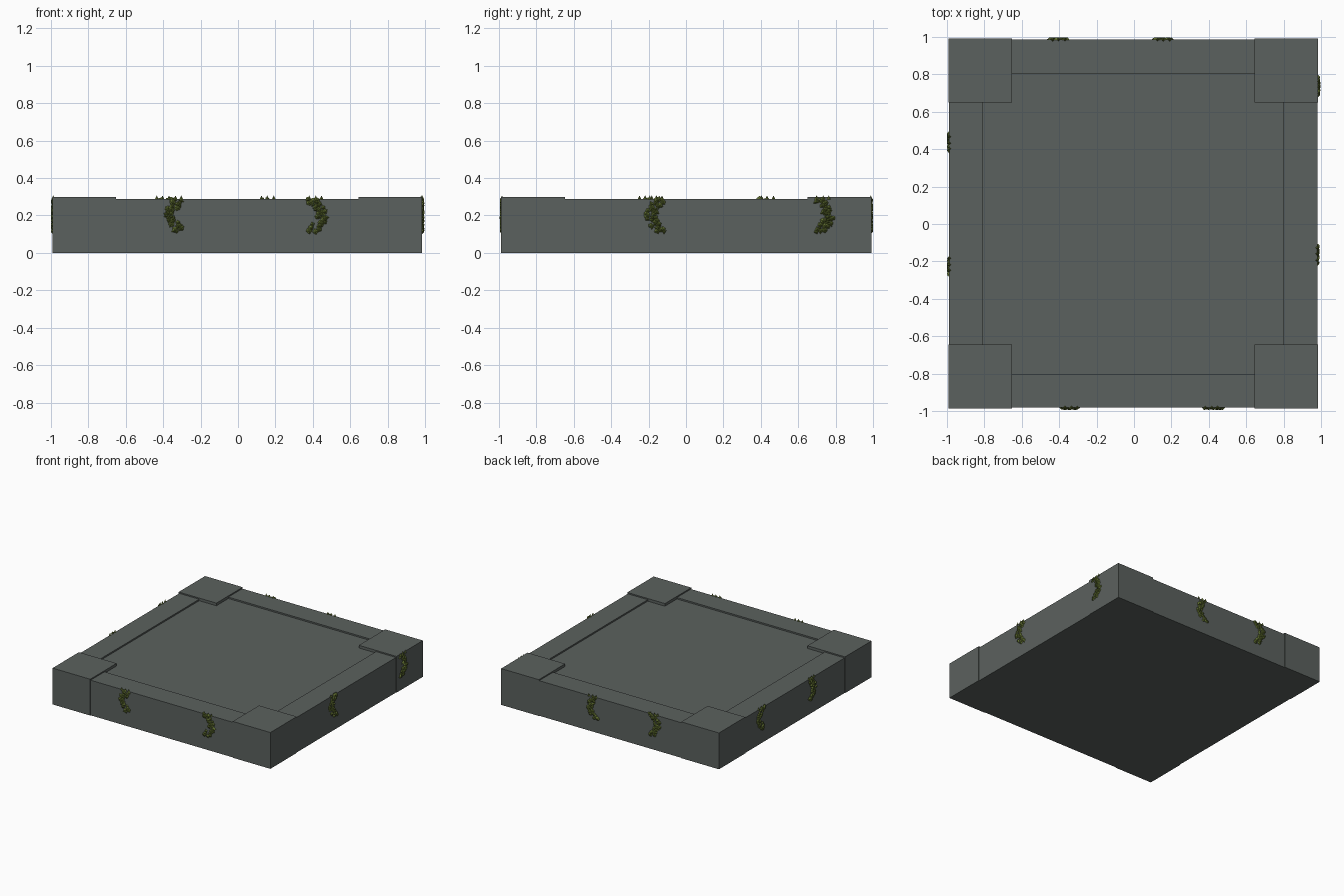
import bpy, bmesh, math, random
from mathutils import Matrix, Vector

if "Cube" in bpy.data.objects:
    bpy.data.objects.remove(bpy.data.objects["Cube"])

random.seed(4)
CX, CY = -0.004, 0.002       # slab centre
OUT, EDGE = 0.989, 0.984     # outer faces of corner blocks and border strips
CORNER, INNER = 0.647, 0.803 # inner faces of corner blocks and border strips


def material(name, rgb):
    m = bpy.data.materials.new(name)
    m.diffuse_color = (*rgb, 1)
    m.use_nodes = True
    m.node_tree.nodes["Principled BSDF"].inputs["Base Color"].default_value = m.diffuse_color
    return m


stone = material("grey stone", (0.105, 0.120, 0.112))
moss = material("moss green", (0.125, 0.170, 0.032))


def finish(name, bm, mat):
    me = bpy.data.meshes.new(name)
    bm.to_mesh(me)
    bm.free()
    me.materials.append(mat)
    ob = bpy.data.objects.new(name, me)
    bpy.context.collection.objects.link(ob)
    return ob


def box(name, x0, x1, y0, y1, z1):
    bm = bmesh.new()
    size = Vector((x1 - x0, y1 - y0, z1))
    mid = Vector(((x0 + x1) / 2 + CX, (y0 + y1) / 2 + CY, z1 / 2))
    bmesh.ops.create_cube(bm, size=1, matrix=Matrix.Translation(mid) @ Matrix.Diagonal((*size, 1)))
    return finish(name, bm, stone)


# Sunken centre panel
box("centre_panel", -INNER, INNER, -INNER, INNER, 0.276)

# Border strips between the corners
for s, side in ((-1, "low"), (1, "high")):
    a, b = sorted((s * INNER, s * EDGE))
    box(f"border_x_{side}", a, b, -CORNER, CORNER, 0.288)
    box(f"border_y_{side}", -CORNER, CORNER, a, b, 0.288)

# Raised corner blocks
for sx in (-1, 1):
    for sy in (-1, 1):
        x0, x1 = sorted((sx * CORNER, sx * OUT))
        y0, y1 = sorted((sy * CORNER, sy * OUT))
        box("corner_block", x0, x1, y0, y1, 0.298)


# Hanging moss: curved trail of small faceted tufts on a side face
def moss_trail(name, angle, u, bend):
    bm = bmesh.new()
    base = OUT if abs(u) > CORNER else EDGE
    turn = Matrix.Translation((CX, CY, 0)) @ Matrix.Rotation(angle, 4, 'Z')
    count = 44
    for i in range(count):
        t = i / (count - 1)
        z = 0.114 + 0.172 * t
        off = bend * (0.022 - 0.05 * math.sin(math.pi * t)) + random.uniform(-0.029, 0.029)
        r = random.uniform(0.013, 0.020)
        h = random.uniform(0.009, 0.013)
        place = (turn @ Matrix.Translation((u + off, -base - h / 2 + 0.001, z))
                 @ Matrix.Rotation(math.pi / 2, 4, 'X')
                 @ Matrix.Rotation(random.uniform(0, 6.28), 4, 'Z'))
        bmesh.ops.create_cone(bm, cap_ends=True, segments=random.choice((3, 4, 5)),
                              radius1=r, radius2=r * 0.2, depth=h, matrix=place)
    # Tips curling over the top rim
    for du in (-0.035, 0.0, 0.03):
        place = turn @ Matrix.Translation((u + du, -base, 0.296))
        bmesh.ops.create_cone(bm, cap_ends=True, segments=4, radius1=0.011, radius2=0,
                              depth=0.022, matrix=place)
    finish(name, bm, moss)


sides = (("front", -0.33, 0.42), ("right", -0.16, 0.73),
         ("back", -0.16, 0.40), ("left", -0.43, 0.22))
for k, (label, u1, u2) in enumerate(sides):
    moss_trail(f"moss_{label}_a", k * math.pi / 2, u1, 1)
    moss_trail(f"moss_{label}_b", k * math.pi / 2, u2, -1)
